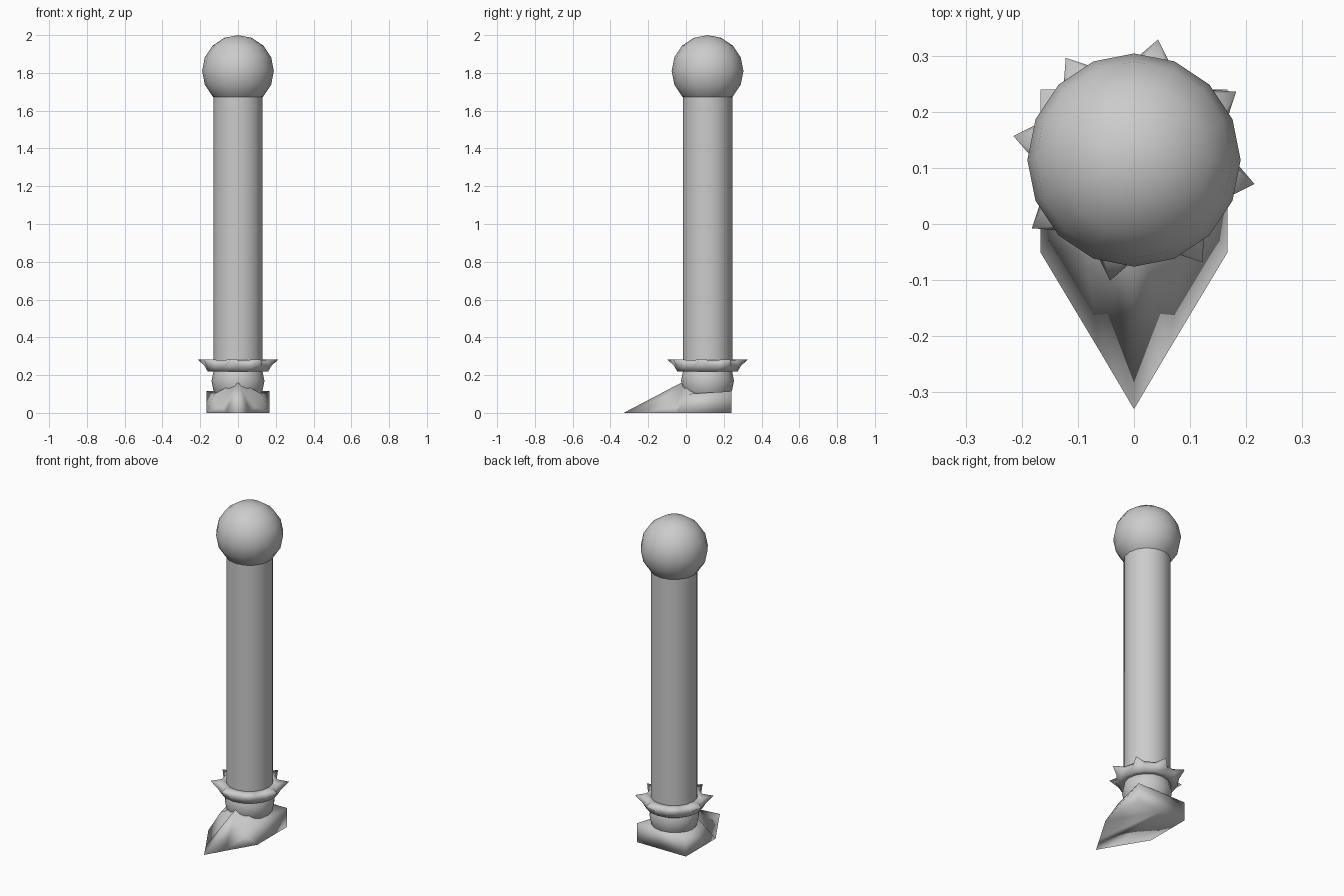
import bpy, bmesh
from math import cos, sin, pi
from mathutils import Vector

if "Cube" in bpy.data.objects:
    bpy.data.objects.remove(bpy.data.objects["Cube"])

CY = 0.114  # shaft axis in y


def make(name, bm):
    bmesh.ops.recalc_face_normals(bm, faces=bm.faces)
    for f in bm.faces:
        f.smooth = True
    me = bpy.data.meshes.new(name)
    bm.to_mesh(me)
    bm.free()
    ob = bpy.data.objects.new(name, me)
    bpy.context.collection.objects.link(ob)
    return ob


def ball(name, r, z):
    bm = bmesh.new()
    bmesh.ops.create_uvsphere(bm, u_segments=16, v_segments=8, radius=r)
    bmesh.ops.translate(bm, verts=bm.verts, vec=(0, CY, z))
    return make(name, bm)


# Top ball and ankle ball
ball("top_ball", 0.19, 1.81)
ball("ankle_ball", 0.14, 0.17)

# Shaft
bm = bmesh.new()
bmesh.ops.create_cone(bm, cap_ends=True, segments=16, radius1=0.131,
                      radius2=0.131, depth=1.5)
bmesh.ops.translate(bm, verts=bm.verts, vec=(0, CY, 0.95))
shaft = make("shaft", bm)
for p in shaft.data.polygons:
    p.use_smooth = len(p.vertices) == 4

# Spiked collar: torus whose alternate upper outer faces are pulled to points
bm = bmesh.new()
N, M, R, r, CZ = 16, 6, 0.142, 0.036, 0.25
rings = []
for i in range(N):
    a = 2 * pi * i / N
    rings.append([bm.verts.new(((R + r * cos(b)) * cos(a),
                                CY + (R + r * cos(b)) * sin(a),
                                CZ + r * sin(b)))
                  for b in (2 * pi * j / M for j in range(M))])
for i in range(N):
    for j in range(M):
        k, l = (i + 1) % N, (j + 1) % M
        quad = [rings[i][j], rings[k][j], rings[k][l], rings[i][l]]
        if j == 0 and i % 2 == 1:
            a = 2 * pi * (i + 0.5) / N
            tip = bm.verts.new((0.219 * cos(a), CY + 0.219 * sin(a), 0.284))
            for q in range(4):
                bm.faces.new((quad[q], quad[(q + 1) % 4], tip))
        else:
            bm.faces.new(quad)
make("spiked_collar", bm)

# Foot: faceted half, mirrored across x
pts = dict(toe=(0, -0.33, 0), mid=(0.065, -0.22, 0), front=(0.167, -0.05, 0),
           back=(0.167, 0.24, 0), heel=(0.167, 0.24, 0.115),
           peak=(0, -0.005, 0.17), valley=(0.085, -0.055, 0.035),
           inner=(0.125, 0.01, 0.1), top=(0, 0.24, 0.115), base=(0, 0.24, 0))
faces = ["toe mid peak", "mid valley peak", "mid front valley",
         "valley front inner", "valley inner peak", "front back heel",
         "front heel inner", "inner heel top", "peak inner top",
         "back base top heel", "toe base back front mid"]
bm = bmesh.new()
v = {k: bm.verts.new(p) for k, p in pts.items()}
for f in faces:
    bm.faces.new([v[k] for k in f.split()])
geom = bm.verts[:] + bm.edges[:] + bm.faces[:]
bmesh.ops.mirror(bm, geom=geom, axis='X', merge_dist=0.0001)
bmesh.ops.remove_doubles(bm, verts=bm.verts, dist=0.0001)
make("foot", bm)
